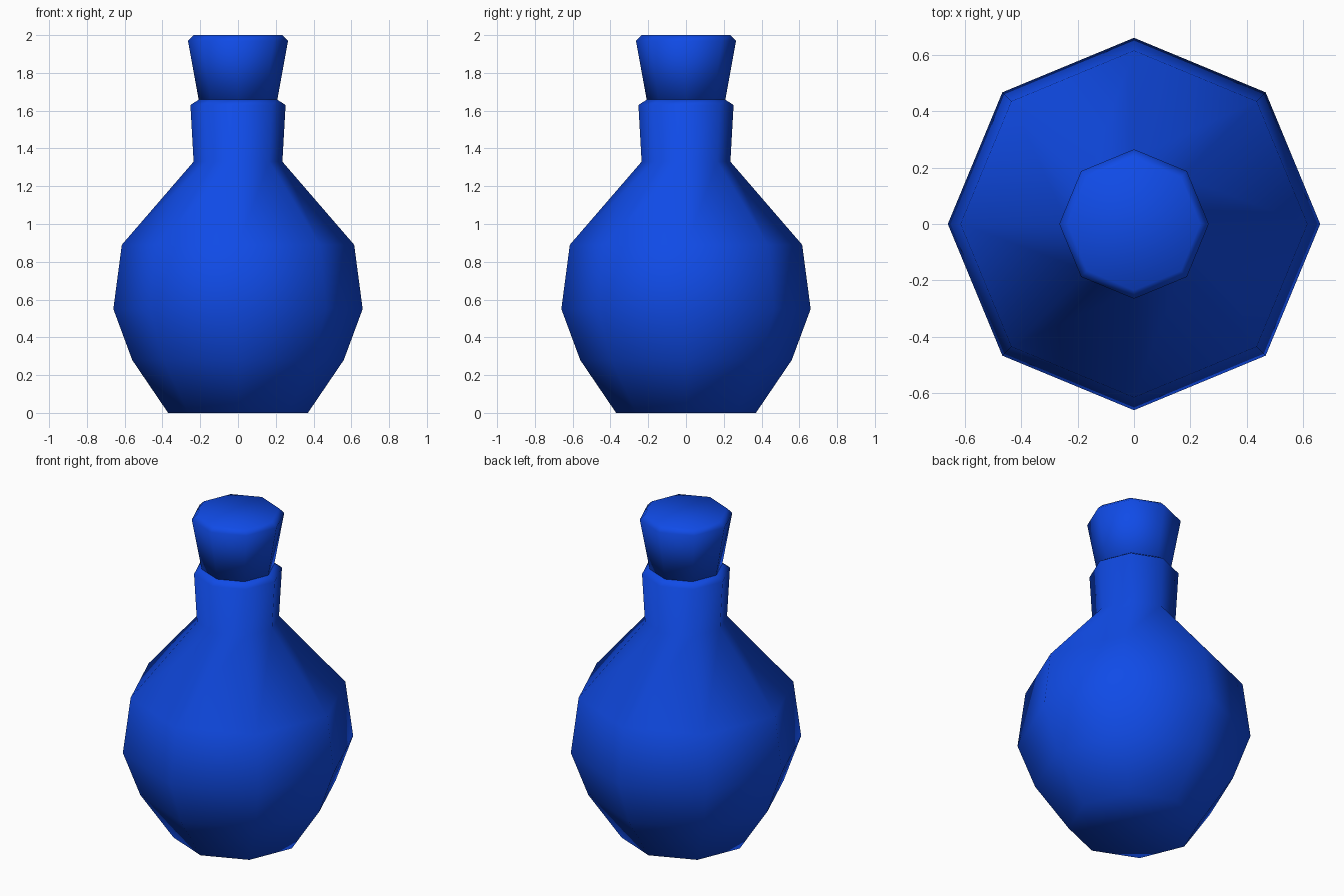
import bpy
import bmesh
from math import cos, sin, tau

SIDES = 8

cube = bpy.data.objects.get("Cube")
if cube:
    bpy.data.objects.remove(cube, do_unlink=True)

blue = bpy.data.materials.new("deep blue")
blue.use_nodes = True
color = (0.005, 0.07, 0.8, 1)
blue.diffuse_color = color
blue.node_tree.nodes["Principled BSDF"].inputs["Base Color"].default_value = color


def lathe(name, profile):
    """Turn (radius, height) points into a closed, smooth eight-sided solid."""
    bm = bmesh.new()
    rings = [[bm.verts.new((r * cos(tau * i / SIDES), r * sin(tau * i / SIDES), z))
              for i in range(SIDES)] for r, z in profile]
    for low, high in zip(rings, rings[1:]):
        for i in range(SIDES):
            j = (i + 1) % SIDES
            bm.faces.new((low[i], low[j], high[j], high[i]))
    bm.faces.new(rings[0][::-1])
    bm.faces.new(rings[-1])
    for face in bm.faces:
        face.smooth = True
    mesh = bpy.data.meshes.new(name)
    bm.to_mesh(mesh)
    bm.free()
    mesh.materials.append(blue)
    obj = bpy.data.objects.new(name, mesh)
    bpy.context.collection.objects.link(obj)
    return obj


# Round body, sloping shoulder and neck with a chamfered lip
lathe("bottle", [(0.37, 0), (0.56, 0.28), (0.66, 0.55), (0.615, 0.89),
                 (0.235, 1.33), (0.252, 1.63), (0.205, 1.66)])

# Flared stopper seated in the neck
lathe("stopper", [(0.205, 1.64), (0.265, 1.97), (0.235, 2.0)])
